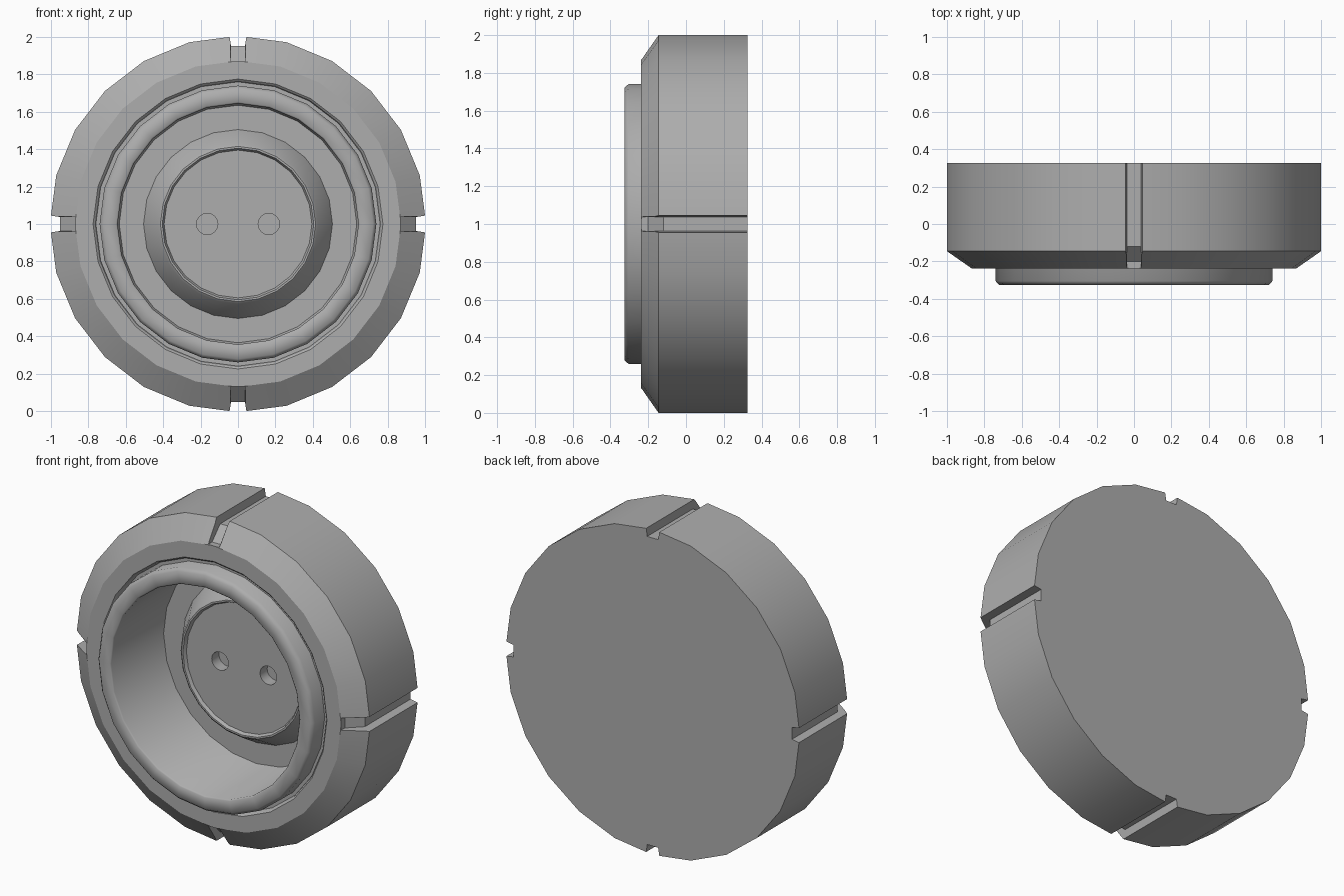
import bpy, bmesh, math
from mathutils import Matrix, Vector

if "Cube" in bpy.data.objects:
    bpy.data.objects.remove(bpy.data.objects["Cube"])

SIDES = 24
CENTRE = Vector((0, 0, 1))

dark_grey = bpy.data.materials.new("dark_grey")
dark_grey.diffuse_color = (.42, .42, .42, 1)
dark_grey.use_nodes = True
dark_grey.node_tree.nodes["Principled BSDF"].inputs["Base Color"].default_value = dark_grey.diffuse_color


def finish(name, bm):
    bmesh.ops.remove_doubles(bm, verts=bm.verts, dist=1e-5)
    bmesh.ops.recalc_face_normals(bm, faces=bm.faces)
    mesh = bpy.data.meshes.new(name)
    bm.to_mesh(mesh)
    bm.free()
    mesh.materials.append(dark_grey)
    ob = bpy.data.objects.new(name, mesh)
    bpy.context.collection.objects.link(ob)
    return ob


def lathe(name, profile, sides=SIDES, closed=False):
    """Turn (radius, y) points about the front-back axis through CENTRE."""
    bm = bmesh.new()
    rings = []
    for r, y in profile:
        if r == 0:
            rings.append([bm.verts.new(CENTRE + Vector((0, y, 0)))] * sides)
            continue
        angles = [2 * math.pi * i / sides for i in range(sides)]
        rings.append([bm.verts.new(CENTRE + Vector((r * math.cos(a), y, r * math.sin(a))))
                      for a in angles])
    pairs = list(zip(rings, rings[1:]))
    if closed:
        pairs.append((rings[-1], rings[0]))
    for a, b in pairs:
        for i in range(sides):
            j = (i + 1) % sides
            bm.faces.new(list(dict.fromkeys((a[i], a[j], b[j], b[i]))))
    return finish(name, bm)


def activate(ob):
    bpy.ops.object.select_all(action='DESELECT')
    ob.select_set(True)
    bpy.context.view_layer.objects.active = ob


def cut(ob, cutter):
    cutter.hide_render = True
    mod = ob.modifiers.new("cut", 'BOOLEAN')
    mod.operation = 'DIFFERENCE'
    mod.solver = 'EXACT'
    mod.object = cutter
    activate(ob)
    bpy.ops.object.modifier_apply(modifier=mod.name)
    bpy.data.objects.remove(cutter)


def smooth(ob, degrees=28):
    activate(ob)
    bpy.ops.object.shade_smooth_by_angle(angle=math.radians(degrees))


# Chamfered housing, open at the front
housing = lathe("housing", [(0, .325), (1.006, .325), (1.006, -.145), (.872, -.238),
                            (.775, -.238), (.766, -.23), (.76, -.21), (.70, -.21),
                            (.70, .18), (0, .18)])

# Four edge notches: a stepped, slightly flared channel along the depth
bm = bmesh.new()
floor = [(-.4, .87), (-.20, .87), (-.12, .952), (.5, .952)]


def half_width(r):
    return .037 + (r - .95) * .16


for k in range(4):
    turn = Matrix.Translation(CENTRE) @ Matrix.Rotation(k * math.pi / 2, 4, 'Y')
    outline = floor + [(.5, 1.1), (-.4, 1.1)]
    left, right = ([bm.verts.new(turn @ Vector((s * half_width(max(r, .95)), y, r)))
                    for y, r in outline] for s in (-1, 1))
    bm.faces.new(left)
    bm.faces.new(right)
    for i in range(len(outline)):
        j = (i + 1) % len(outline)
        bm.faces.new((left[i], left[j], right[j], right[i]))
cut(housing, finish("notch_cutter", bm))
smooth(housing)

# Raised collar lining the cavity
collar = lathe("collar", [(.74, .19), (.74, -.305), (.722, -.325), (.652, -.325), (.644, -.317),
                          (.644, .17), (.635, .18), (.635, .19)], closed=True)
smooth(collar, 50)

# Flared hub with a shallow recessed face
hub = lathe("hub", [(0, .2), (.505, .2), (.505, .18), (.427, .05), (.415, .04),
                    (.405, .04), (.395, .06), (0, .06)])

# Two contact holes
bm = bmesh.new()
for s in (-1, 1):
    place = Matrix.Translation(CENTRE + Vector((s * .165, .06, 0))) @ Matrix.Rotation(math.pi / 2, 4, 'X')
    bmesh.ops.create_cone(bm, cap_ends=True, segments=16, radius1=.057, radius2=.057,
                          depth=.14, matrix=place)
cut(hub, finish("hole_cutter", bm))
smooth(hub)
